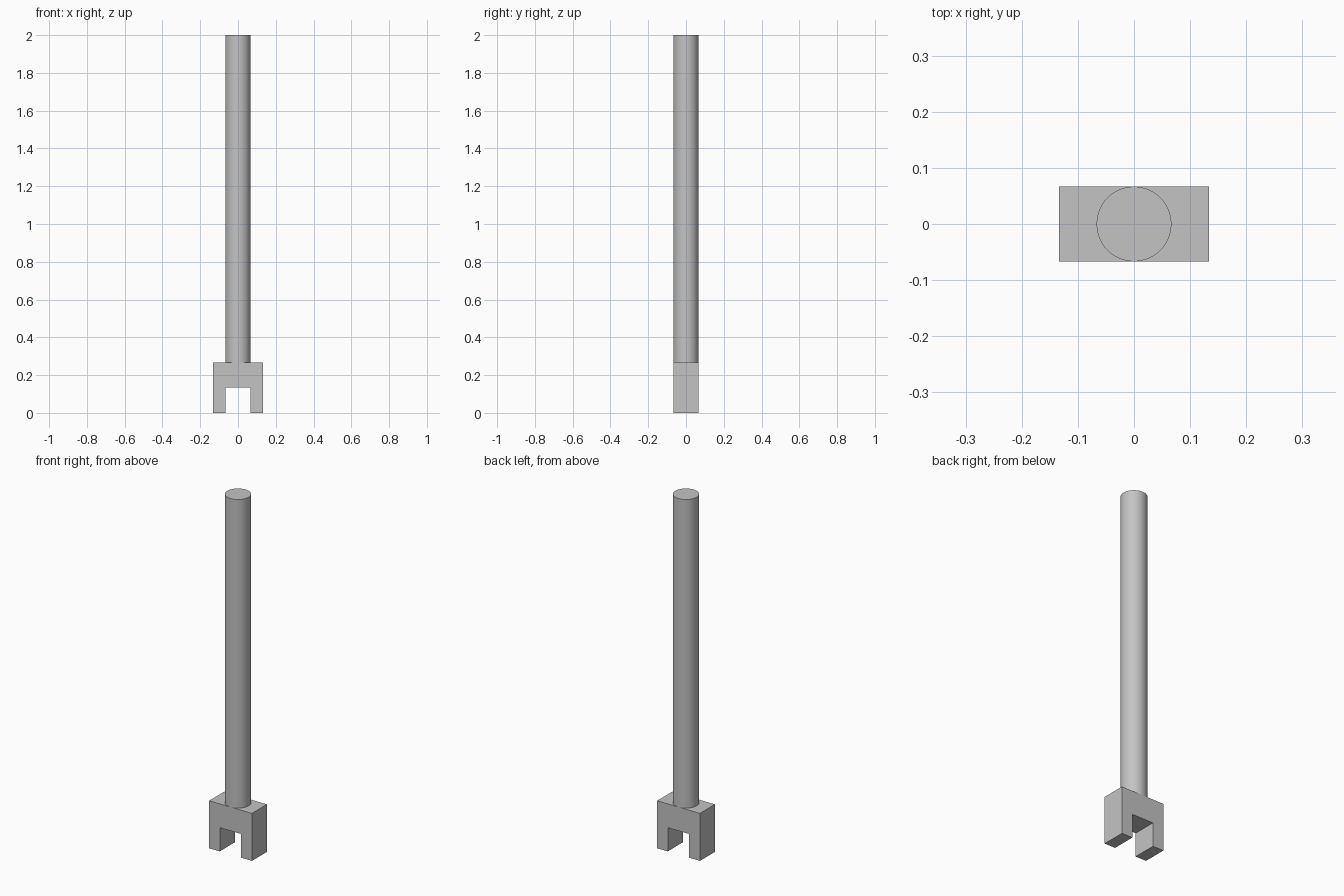
import bpy
import bmesh

cube = bpy.data.objects.get("Cube")
if cube:
    bpy.data.objects.remove(cube, do_unlink=True)

U = 2 / 15          # basic module: shaft diameter, slot width, fork depth
FORK_TOP = 2 * U

# Single plain metal colour
metal = bpy.data.materials.new("grey_metal")
metal.use_nodes = True
grey = (0.55, 0.55, 0.55, 1)
metal.diffuse_color = grey
metal.node_tree.nodes["Principled BSDF"].inputs["Base Color"].default_value = grey


def add_object(name, bm):
    bmesh.ops.recalc_face_normals(bm, faces=bm.faces)
    mesh = bpy.data.meshes.new(name)
    bm.to_mesh(mesh)
    bm.free()
    mesh.materials.append(metal)
    obj = bpy.data.objects.new(name, mesh)
    bpy.context.collection.objects.link(obj)
    return obj


# Fork: half of an inverted U, mirrored into a full outline and extruded in depth
half = [(U, 0), (U, FORK_TOP)]
slot = [(U / 2, U), (U / 2, 0)]
outline = (half + [(-x, z) for x, z in reversed(half)]
           + [(-x, z) for x, z in reversed(slot)] + slot)
bm = bmesh.new()
face = bm.faces.new([bm.verts.new((x, -U / 2, z)) for x, z in outline])
sweep = bmesh.ops.extrude_face_region(bm, geom=[face])
bmesh.ops.translate(bm, vec=(0, U, 0),
                    verts=[v for v in sweep["geom"] if isinstance(v, bmesh.types.BMVert)])
add_object("fork", bm)

# Shaft: round bar standing on the fork
length = 2 - FORK_TOP
bm = bmesh.new()
bmesh.ops.create_cone(bm, cap_ends=True, segments=64,
                      radius1=U / 2, radius2=U / 2, depth=length)
bmesh.ops.translate(bm, verts=bm.verts, vec=(0, 0, FORK_TOP + length / 2))
shaft = add_object("shaft", bm)
bpy.ops.object.select_all(action='DESELECT')
shaft.select_set(True)
bpy.context.view_layer.objects.active = shaft
bpy.ops.object.shade_smooth_by_angle()
